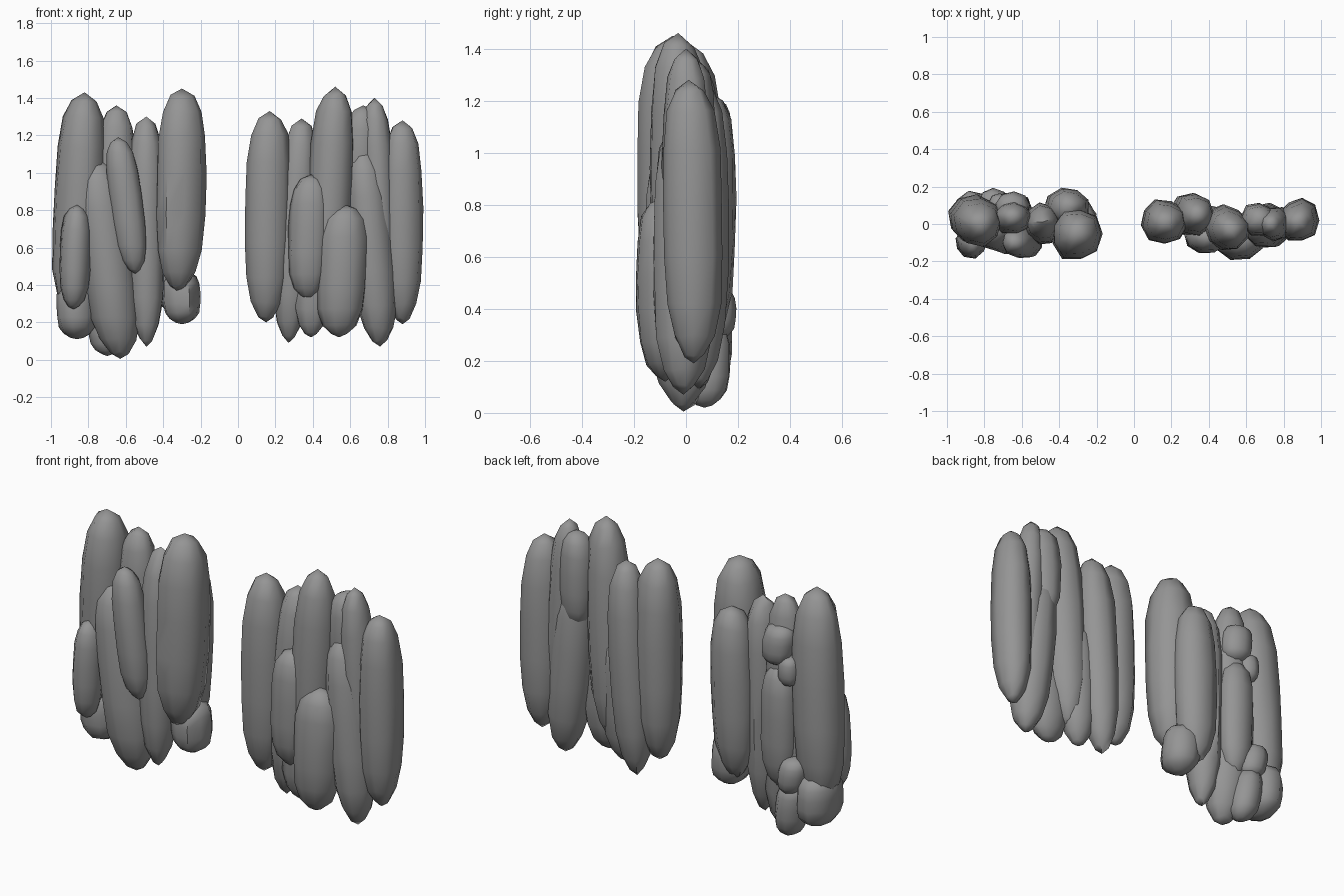
import bpy, bmesh, random
from math import sin, cos, pi, radians

# height fraction / radius fraction of one stone column
PROFILE = [(0.03, 0.34), (0.095, 0.68), (0.21, 0.92), (0.38, 1.01), (0.58, 1.02),
           (0.76, 0.97), (0.89, 0.81), (0.962, 0.50)]
SIDES = 9

grey = bpy.data.materials.new("dark_grey_stone")
grey.diffuse_color = (0.3, 0.3, 0.3, 1)


def stone(name, bottom, top, rx, ry, seed):
    """Tapered, slightly irregular rock from a bottom tip to a top tip."""
    rnd = random.Random(seed)
    bm = bmesh.new()
    turn = rnd.random() * pi
    wobble = [rnd.uniform(0.96, 1.09) for _ in range(SIDES)]
    h = top[2] - bottom[2]
    rings = []
    for t, r in PROFILE:
        c = [b + (a - b) * t for b, a in zip(bottom, top)]
        ring = []
        for k in range(SIDES):
            a = turn + 2 * pi * k / SIDES
            m = r * wobble[k] * rnd.uniform(0.97, 1.03)
            dz = rnd.uniform(-0.008, 0.008) * h
            ring.append(bm.verts.new((c[0] + rx * m * cos(a), c[1] + ry * m * sin(a), c[2] + dz)))
        rings.append(ring)
    low, high = bm.verts.new(bottom), bm.verts.new(top)
    for lo, hi in zip(rings, rings[1:]):
        for k in range(SIDES):
            n = (k + 1) % SIDES
            bm.faces.new((lo[k], lo[n], hi[n], hi[k]))
    for k in range(SIDES):
        n = (k + 1) % SIDES
        bm.faces.new((low, rings[0][n], rings[0][k]))
        bm.faces.new((high, rings[-1][k], rings[-1][n]))
    mesh = bpy.data.meshes.new(name)
    bm.to_mesh(mesh)
    bm.free()
    mesh.materials.append(grey)
    ob = bpy.data.objects.new(name, mesh)
    bpy.context.collection.objects.link(ob)
    bpy.ops.object.select_all(action='DESELECT')
    ob.select_set(True)
    bpy.context.view_layer.objects.active = ob
    bpy.ops.object.shade_smooth_by_angle(angle=radians(55))


# left cluster: tall columns, shorter fronts, backs and base lumps
LEFT = [
    ((-0.88, 0.04, 0.22), (-0.82, 0.00, 1.43), 0.135, 0.13),
    ((-0.66, 0.03, 0.35), (-0.65, 0.04, 1.36), 0.11, 0.09),
    ((-0.63, -0.01, 0.005), (-0.75, -0.02, 1.07), 0.138, 0.13),
    ((-0.55, -0.10, 0.46), (-0.64, -0.10, 1.19), 0.087, 0.085),
    ((-0.49, -0.01, 0.07), (-0.49, 0.01, 1.30), 0.102, 0.11),
    ((-0.32, -0.06, 0.36), (-0.30, -0.05, 1.45), 0.132, 0.135),
    ((-0.88, -0.10, 0.27), (-0.86, -0.10, 0.83), 0.08, 0.08),
    ((-0.37, 0.08, 0.26), (-0.35, 0.09, 1.23), 0.12, 0.105),
    ((-0.65, 0.08, 0.28), (-0.65, 0.09, 0.99), 0.10, 0.08),
    ((-0.64, 0.10, 0.98), (-0.66, 0.09, 1.21), 0.09, 0.075),
    ((-0.72, 0.10, 0.88), (-0.72, 0.10, 1.05), 0.06, 0.06),
    ((-0.86, 0.04, 0.11), (-0.87, 0.04, 0.42), 0.105, 0.13),
    ((-0.30, 0.02, 0.19), (-0.31, 0.03, 0.48), 0.10, 0.105),
    ((-0.70, 0.07, 0.02), (-0.74, 0.09, 0.34), 0.085, 0.09),
    ((-0.73, 0.11, 0.28), (-0.76, 0.11, 0.49), 0.08, 0.075),
]

# right cluster
RIGHT = [
    ((0.15, 0.02, 0.20), (0.17, 0.01, 1.33), 0.118, 0.115),
    ((0.27, 0.05, 0.09), (0.34, 0.05, 1.29), 0.108, 0.11),
    ((0.46, -0.01, 0.22), (0.52, -0.03, 1.46), 0.112, 0.115),
    ((0.37, -0.06, 0.32), (0.39, -0.07, 0.99), 0.108, 0.09),
    ((0.66, 0.03, 0.82), (0.67, 0.02, 1.36), 0.095, 0.085),
    ((0.78, 0.00, 0.35), (0.73, 0.00, 1.40), 0.085, 0.09),
    ((0.88, 0.03, 0.19), (0.88, 0.01, 1.28), 0.105, 0.112),
    ((0.54, -0.08, 0.12), (0.57, -0.09, 0.83), 0.13, 0.10),
    ((0.76, -0.01, 0.07), (0.67, -0.01, 1.13), 0.118, 0.115),
    ((0.39, -0.01, 0.12), (0.42, 0.02, 0.85), 0.10, 0.09),
]

for i, data in enumerate(LEFT):
    stone(f"left_stone_{i + 1}", *data, seed=i + 3)
for i, data in enumerate(RIGHT):
    stone(f"right_stone_{i + 1}", *data, seed=i + 53)
